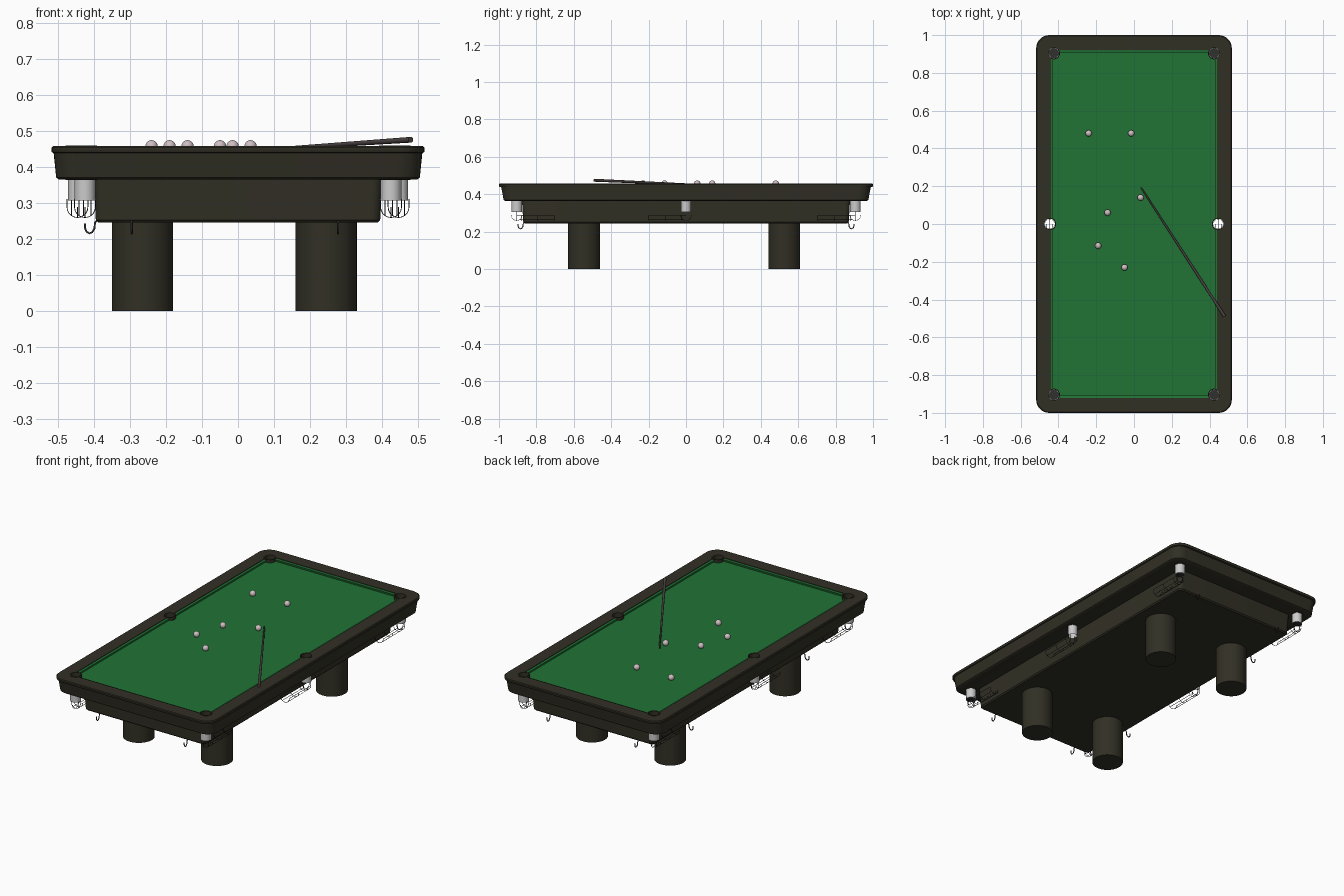
import bpy, bmesh, math
from mathutils import Vector

cube = bpy.data.objects.get("Cube")
if cube:
    bpy.data.objects.remove(cube, do_unlink=True)


def material(name, rgb):
    m = bpy.data.materials.new(name)
    m.use_nodes = True
    m.diffuse_color = (*rgb, 1)
    m.node_tree.nodes["Principled BSDF"].inputs["Base Color"].default_value = (*rgb, 1)
    return m


WOOD = material("dark wood", (0.031, 0.029, 0.018))
CLOTH = material("green cloth", (0.015, 0.175, 0.036))
METAL = material("light metal", (0.6, 0.6, 0.6))
WIRE = material("dark wire", (0.03, 0.03, 0.028))
BALL = material("pale ball", (0.62, 0.52, 0.54))
CUE = material("cue brown", (0.07, 0.055, 0.055))


def make(name, bm, mat, smooth=True):
    """Turn a bmesh into a finished object."""
    bmesh.ops.recalc_face_normals(bm, faces=bm.faces)
    me = bpy.data.meshes.new(name)
    bm.to_mesh(me)
    bm.free()
    me.materials.append(mat)
    ob = bpy.data.objects.new(name, me)
    bpy.context.collection.objects.link(ob)
    if smooth:
        shade(ob)
    return ob


def activate(ob):
    bpy.ops.object.select_all(action='DESELECT')
    ob.select_set(True)
    bpy.context.view_layer.objects.active = ob


def shade(ob):
    activate(ob)
    bpy.ops.object.shade_smooth_by_angle(angle=math.radians(35))


def bridge(bm, rings, closed=False):
    pairs = list(zip(rings, rings[1:]))
    if closed:
        pairs.append((rings[-1], rings[0]))
    for a, b in pairs:
        for i in range(len(a)):
            j = (i + 1) % len(a)
            bm.faces.new((a[i], a[j], b[j], b[i]))


def rounded_loft(name, sections, mat):
    """Loft rounded rectangles given as (half x, half y, z, corner radius)."""
    bm = bmesh.new()
    rings = []
    for hx, hy, z, r in sections:
        ring = []
        for q, (sx, sy) in enumerate(((1, 1), (-1, 1), (-1, -1), (1, -1))):
            for k in range(9):
                a = (q + k / 8) * math.pi / 2
                ring.append(bm.verts.new((sx * (hx - r) + r * math.cos(a),
                                          sy * (hy - r) + r * math.sin(a), z)))
        rings.append(ring)
    bridge(bm, rings)
    bm.faces.new(rings[0])
    bm.faces.new(rings[-1])
    return make(name, bm, mat, False)


def tube(name, x, y, outer, inner, z0, z1, mat):
    """Open vertical tube with wall thickness."""
    bm = bmesh.new()
    rings = [[bm.verts.new((x + r * math.cos(k * math.tau / 32), y + r * math.sin(k * math.tau / 32), z))
              for k in range(32)]
             for r, z in ((outer, z0), (outer, z1), (inner, z1), (inner, z0))]
    bridge(bm, rings, True)
    return make(name, bm, mat)


def rod(name, a, b, r1, r2, mat, sides=32):
    """Solid round rod between two points."""
    a, b = Vector(a), Vector(b)
    bm = bmesh.new()
    bmesh.ops.create_cone(bm, cap_ends=True, segments=sides, radius1=r1, radius2=r2, depth=(b - a).length)
    turn = Vector((0, 0, 1)).rotation_difference(b - a).to_matrix().to_4x4()
    turn.translation = (a + b) / 2
    bm.transform(turn)
    return make(name, bm, mat)


def wires(name, paths, radius, mat):
    """Several bent wires as one mesh."""
    cu = bpy.data.curves.new(name, 'CURVE')
    cu.dimensions = '3D'
    cu.bevel_depth = radius
    cu.bevel_resolution = 1
    cu.use_fill_caps = True
    for path in paths:
        sp = cu.splines.new('POLY')
        sp.points.add(len(path) - 1)
        for p, co in zip(sp.points, path):
            p.co = (*co, 1)
    ob = bpy.data.objects.new(name, cu)
    bpy.context.collection.objects.link(ob)
    cu.materials.append(mat)
    activate(ob)
    bpy.ops.object.convert(target='MESH')
    return bpy.context.object


# Frame with overhanging lip, and recessed bed of cloth with cushions
frame = rounded_loft("table_frame", [
    (0.498, 0.968, 0.365, 0.06), (0.505, 0.975, 0.370, 0.06), (0.512, 0.988, 0.438, 0.065),
    (0.517, 0.997, 0.440, 0.07), (0.518, 1.0, 0.445, 0.07), (0.518, 1.0, 0.453, 0.07),
    (0.514, 0.996, 0.457, 0.07), (0.440, 0.920, 0.457, 0.012), (0.440, 0.920, 0.430, 0.012)], WOOD)
cloth = rounded_loft("cloth_bed", [
    (0.4399, 0.9199, 0.432, 0.012), (0.4399, 0.9199, 0.454, 0.012),
    (0.428, 0.908, 0.452, 0.008), (0.431, 0.911, 0.440, 0.008)], CLOTH)
rounded_loft("cabinet", [
    (0.388, 0.863, 0.245, 0.02), (0.395, 0.870, 0.252, 0.025), (0.400, 0.877, 0.366, 0.025)], WOOD)
shade(bpy.context.scene.objects["cabinet"])

# Pocket holes
corners = [(sx * 0.425, sy * 0.905) for sx in (-1, 1) for sy in (-1, 1)]
sides = [(-0.446, 0), (0.446, 0)]
for x, y in corners + sides:
    cutter = rod("pocket_cutter", (x, y, 0.3), (x, y, 0.5), 0.032, 0.032, WOOD)
    cutter.hide_render = True
    for ob in (frame, cloth):
        mod = ob.modifiers.new("pocket", 'BOOLEAN')
        mod.operation = 'DIFFERENCE'
        mod.solver = 'EXACT'
        mod.object = cutter
        activate(ob)
        bpy.ops.object.modifier_apply(modifier=mod.name)
    bpy.data.objects.remove(cutter, do_unlink=True)
shade(frame)
shade(cloth)


def rack(x, y, way, length):
    """Wire ball rack hanging under a pocket and running along the table."""
    arc = [(0.029 * math.cos(a), 0.288 - 0.029 * math.sin(a))
           for a in (k * math.pi / 10 for k in range(11))]
    paths = [[(x + dx, y + way * t * length, z) for dx, z in arc] for t in (0.12, 0.55, 1)]
    for dx, z in (arc[0], arc[3], arc[7], arc[10]):
        paths.append([(x + dx, y, 0.31), (x + dx, y, z), (x + dx, y + way * length, z)])
    # Basket loop closing the end below the pocket
    paths.append([(x, y + dx, z) for dx, z in arc])
    paths.append([(x + dx, y, z) for dx, z in arc])
    wires("ball_rack", paths, 0.0013, WIRE)


# Pocket liners, metal sleeves and racks
for x, y in corners + sides:
    corner = y != 0
    tube("pocket_liner", x, y, 0.0335, 0.028, 0.363, 0.4585, WOOD)
    tube("pocket_sleeve", x, y, 0.029 if corner else 0.026, 0.025, 0.306, 0.370, METAL)
    if corner:
        rod("pocket_floor", (x, y, 0.307), (x, y, 0.311), 0.026, 0.026, WIRE)
    rack(x, y, 1 if y < 0 else -1, 0.2)

# Legs
for x in (-0.265, 0.245):
    for y in (-0.545, 0.525):
        rod("leg", (x, y, 0), (x, y, 0.25), 0.085, 0.085, WOOD, 48)

# Cue hooks: two on each end, two on the right side
hook = ((-0.005, 0.252), (0.002, 0.245), (0.004, 0.228), (0.010, 0.218),
        (0.018, 0.215), (0.026, 0.220), (0.030, 0.230), (0.030, 0.242))
for x in (-0.295, 0.278):
    for s in (-1, 1):
        wires("end_hook", [[(x, s * (0.868 + d), z) for d, z in hook]], 0.003, WIRE)
for y in (-0.54, 0.54):
    wires("side_hook", [[(-0.395 - d, y, z) for d, z in hook]], 0.003, WIRE)

# Balls
for x, y in ((-0.24, 0.48), (-0.015, 0.48), (0.035, 0.14), (-0.14, 0.06), (-0.19, -0.115), (-0.05, -0.23)):
    bm = bmesh.new()
    bmesh.ops.create_uvsphere(bm, u_segments=24, v_segments=12, radius=0.017)
    bmesh.ops.translate(bm, verts=bm.verts, vec=(x, y, 0.457))
    make("ball", bm, BALL)

# Cue resting on the rail
rod("cue_stick", (0.48, -0.49, 0.475), (0.038, 0.192, 0.445), 0.008, 0.004, CUE, 16)
